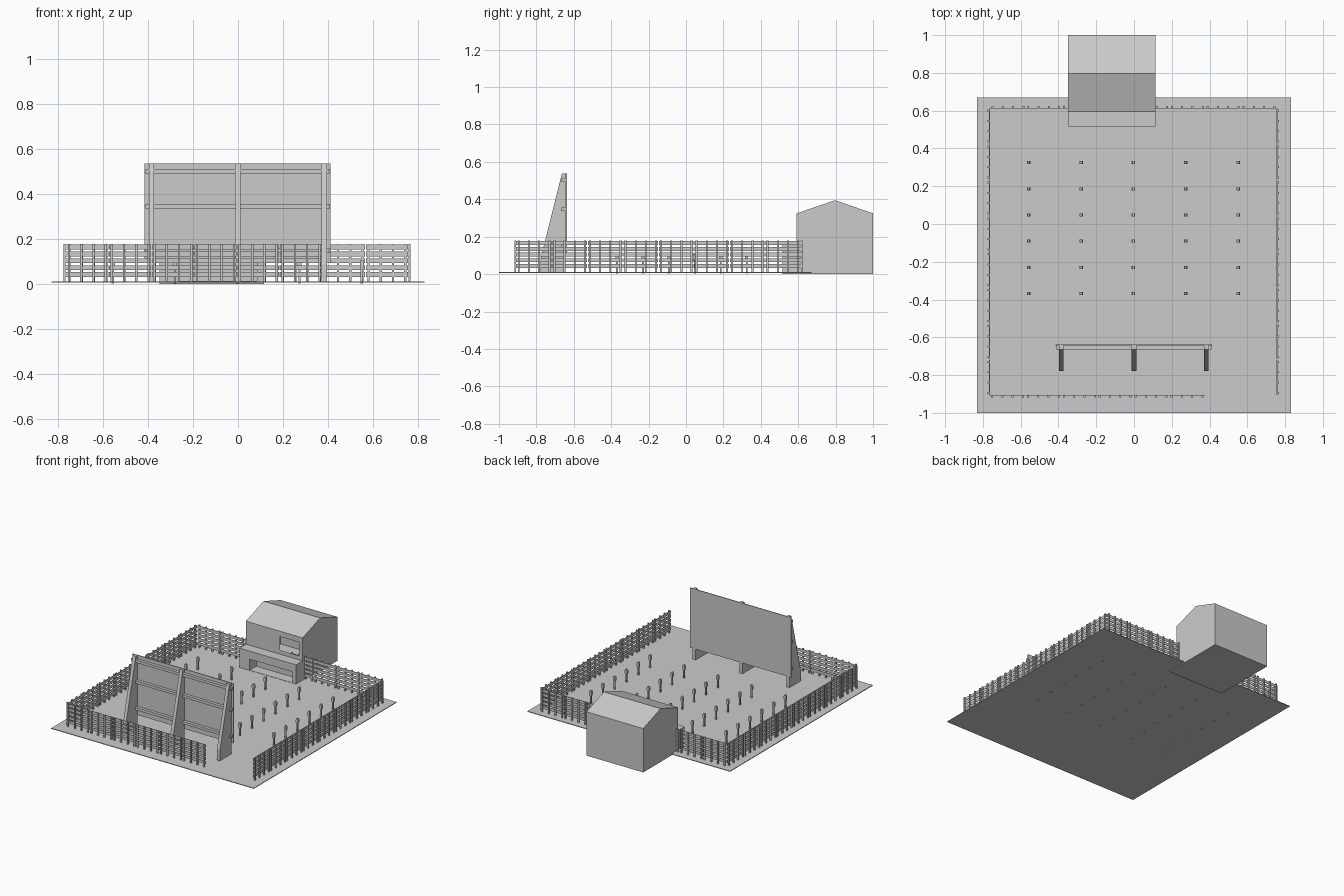
import bpy, bmesh
from mathutils import Matrix

if "Cube" in bpy.data.objects:
    bpy.data.objects.remove(bpy.data.objects["Cube"])


def box(bm, x0, x1, y0, y1, z0, z1):
    """Add an axis-aligned box to a bmesh."""
    m = Matrix.Translation(((x0 + x1) / 2, (y0 + y1) / 2, (z0 + z1) / 2))
    m = m @ Matrix.Diagonal((x1 - x0, y1 - y0, z1 - z0, 1))
    return bmesh.ops.create_cube(bm, size=1, matrix=m)["verts"]


def prism(bm, profile, axis, a, b):
    """Extrude a 2D profile along x (profile = y,z) or y (profile = x,z)."""
    def place(p, t):
        return (t, p[0], p[1]) if axis == "x" else (p[0], t, p[1])
    r0 = [bm.verts.new(place(p, a)) for p in profile]
    r1 = [bm.verts.new(place(p, b)) for p in profile]
    n = len(profile)
    bm.faces.new(r0)
    bm.faces.new(r1[::-1])
    for i in range(n):
        j = (i + 1) % n
        bm.faces.new((r0[i], r1[i], r1[j], r0[j]))


def finish(bm, name):
    bmesh.ops.recalc_face_normals(bm, faces=bm.faces)
    me = bpy.data.meshes.new(name)
    bm.to_mesh(me)
    bm.free()
    ob = bpy.data.objects.new(name, me)
    bpy.context.collection.objects.link(ob)
    return ob


# Ground plate
bm = bmesh.new()
box(bm, -0.83, 0.83, -1, 0.67, 0.007, 0.012)
finish(bm, "ground")

# Fence panels: five planks carried by four outer posts
PANEL = 0.19


def fence_panel(bm, origin, turn):
    vs = []
    for k in range(5):
        z = 0.033 + 0.0305 * k
        vs += box(bm, 0.002, PANEL - 0.002, -0.002, 0.002, z, z + 0.021)
    for c in (0.013, 0.068, 0.122, 0.177):
        vs += box(bm, c - 0.005, c + 0.005, -0.011, -0.002, 0.01, 0.18)
    m = Matrix.Translation((*origin, 0)) @ Matrix.Rotation(turn * 1.5707963, 4, "Z")
    bmesh.ops.transform(bm, matrix=m, verts=vs)


sides = {
    "front_fence": ((-0.765, -0.907), (1, 0), 0, range(6)),
    "right_fence": ((0.757, -0.907), (0, 1), 1, range(8)),
    "back_fence": ((0.757, 0.613), (-1, 0), 2, (0, 1, 2, 3, 5, 6, 7)),
    "left_fence": ((-0.765, 0.613), (0, -1), 3, range(8)),
}
for name, (start, step, turn, slots) in sides.items():
    bm = bmesh.new()
    for i in slots:
        fence_panel(bm, (start[0] + step[0] * PANEL * i,
                         start[1] + step[1] * PANEL * i), turn)
    finish(bm, name)

# Screen panel
bm = bmesh.new()
box(bm, -0.415, 0.412, -0.643, -0.637, 0.095, 0.538)
finish(bm, "screen_panel")

# Screen beams
bm = bmesh.new()
for z in (0.15, 0.347, 0.502):
    box(bm, -0.412, 0.409, -0.665, -0.643, z - 0.01, z + 0.01)
finish(bm, "screen_beams")

# Tapered screen legs
bm = bmesh.new()
for x in (-0.385, 0, 0.383):
    prism(bm, [(-0.643, 0.008), (-0.778, 0.008), (-0.776, 0.09),
               (-0.664, 0.537), (-0.643, 0.537)], "x", x - 0.012, x + 0.012)
finish(bm, "screen_legs")

# Grid of speaker poles with chamfered heads
bm = bmesh.new()
head = [(-0.006, 0.07), (0.006, 0.07), (0.009, 0.08), (0.009, 0.1),
        (0.005, 0.108), (-0.005, 0.108), (-0.009, 0.1), (-0.009, 0.08)]
for i in range(5):
    for j in range(6):
        x, y = -0.557 + 0.277 * i, -0.368 + 0.1385 * j
        box(bm, x - 0.005, x + 0.005, y - 0.005, y + 0.005, 0.004, 0.075)
        prism(bm, [(x + u, z) for u, z in head], "y", y - 0.008, y + 0.008)
finish(bm, "speaker_poles")

# Kiosk shell: gabled walls and roof, with a serving window in the front wall
X0, X1, Y0, Y1 = -0.35, 0.115, 0.592, 1.0
bm = bmesh.new()
prism(bm, [(Y0, 0), (Y0, 0.325), (0.797, 0.395), (Y1, 0.325), (Y1, 0)], "x", X0, X1)
bm.faces.ensure_lookup_table()
front = [f for f in bm.faces if all(abs(v.co.y - Y0) < 1e-5 for v in f.verts)]
bmesh.ops.delete(bm, geom=front, context="FACES_ONLY")
wx0, wx1, wz0, wz1 = -0.07, 0.085, 0.185, 0.285
for a, b, c, d in ((X0, wx0, 0, 0.325), (wx1, X1, 0, 0.325),
                   (wx0, wx1, 0, wz0), (wx0, wx1, wz1, 0.325)):
    bm.faces.new([bm.verts.new((x, Y0, z)) for x, z in
                  ((a, c), (b, c), (b, d), (a, d))])
bmesh.ops.remove_doubles(bm, verts=bm.verts, dist=1e-5)
finish(bm, "kiosk")

# Kiosk floor slab reaching out under the counter
bm = bmesh.new()
box(bm, X0, X1, 0.515, Y0, 0, 0.014)
finish(bm, "kiosk_step")

# Counter with end supports
bm = bmesh.new()
prism(bm, [(X0, 0.01), (X0 + 0.085, 0.01), (X0 + 0.085, 0.095), (X1 - 0.03, 0.095),
           (X1 - 0.03, 0.01), (X1, 0.01), (X1, 0.155), (X0, 0.155)], "y", 0.515, Y0)
finish(bm, "counter")
